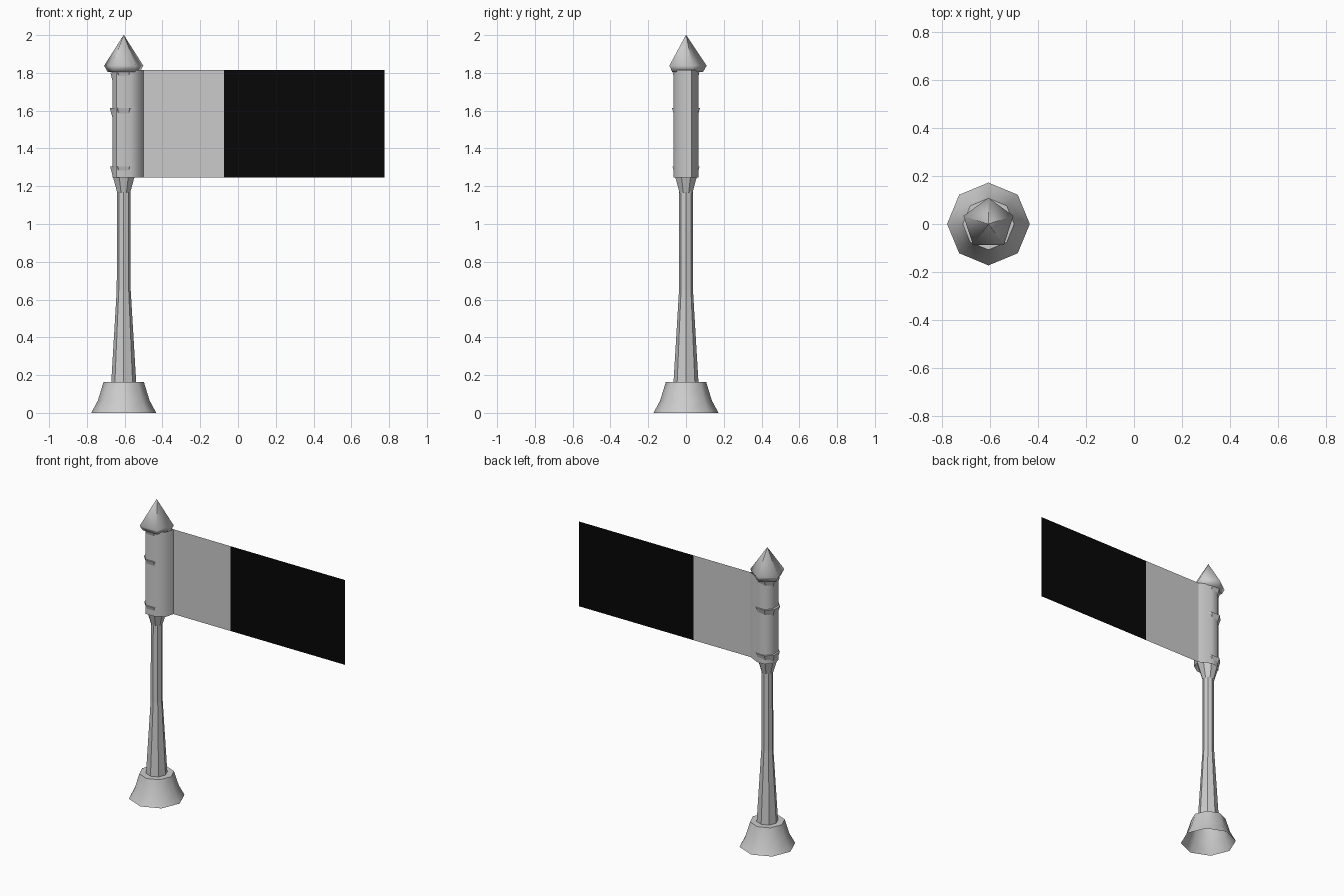
import bpy, math

if "Cube" in bpy.data.objects:
    bpy.data.objects.remove(bpy.data.objects["Cube"])

PX = -0.605  # pole axis x


def mat(name, v):
    m = bpy.data.materials.new(name)
    m.diffuse_color = (v, v, v, 1)
    m.use_nodes = True
    m.node_tree.nodes["Principled BSDF"].inputs["Base Color"].default_value = m.diffuse_color
    return m


GREY = mat("light_grey", 0.6)
BLACK = mat("black", 0.002)


def make(name, verts, faces, mats, smooth=None):
    me = bpy.data.meshes.new(name)
    me.from_pydata(verts, [], faces)
    for m in mats:
        me.materials.append(m)
    ob = bpy.data.objects.new(name, me)
    bpy.context.collection.objects.link(ob)
    if smooth:
        bpy.ops.object.select_all(action='DESELECT')
        ob.select_set(True)
        bpy.context.view_layer.objects.active = ob
        bpy.ops.object.shade_smooth_by_angle(angle=math.radians(smooth))
    return ob


def turned(name, profile, n, start=0.0, cap_top=False, cap_bottom=False, smooth=None):
    """Revolve (radius, z) points around the pole axis with n sides."""
    verts, faces = [], []
    for r, z in profile:
        for i in range(n):
            a = start + i * math.tau / n
            verts.append((PX + r * math.cos(a), r * math.sin(a), z))
    for k in range(len(profile) - 1):
        for i in range(n):
            j = (i + 1) % n
            faces.append((k*n + i, k*n + j, (k+1)*n + j, (k+1)*n + i))
    if cap_top:
        faces.append(tuple(range(len(verts) - n, len(verts))))
    if cap_bottom:
        faces.append(tuple(reversed(range(n))))
    return make(name, verts, faces, [GREY], smooth)


# Flared base, open underneath
turned("base", [(0.172, 0), (0.137, 0.065), (0.107, 0.163)], 8, cap_top=True, smooth=50)

# Tapered pole
turned("pole", [(0.066, 0.163), (0.037, 0.65), (0.035, 1.82)], 8)

# Five-sided pointed finial
turned("finial", [(0.09, 1.805), (0.109, 1.838), (0.001, 2.0)], 5, math.pi / 2,
       cap_bottom=True, smooth=80)

# Inverted collars whose corners poke through the sleeve
for i, (z, r) in enumerate([(1.305, 0.078), (1.613, 0.080), (1.803, 0.077)]):
    turned(f"collar_{i}", [(0.037, z - 0.14), (r, z)], 8, math.pi / 8, cap_top=True)

# Cloth sleeve wrapped around the pole
Z0, Z1 = 1.245, 1.815
outline = [(-0.50, 0.028), (-0.575, 0.066), (-0.63, 0.064), (-0.664, 0.03),
           (-0.664, -0.032), (-0.642, -0.066), (-0.568, -0.066), (-0.515, -0.03),
           (-0.50, 0.028)]
verts = [(x, y, z) for z in (Z0, Z1) for x, y in outline]
n = len(outline)
make("flag_sleeve", verts, [(i + 1, i, n + i, n + i + 1) for i in range(n - 1)], [GREY], 50)

# Flat flag panel: grey near the pole, black beyond
xs = (-0.50, -0.075, 0.775)
flag = make("flag", [(x, 0.028, z) for z in (Z0, Z1) for x in xs],
            [(0, 1, 4, 3), (1, 2, 5, 4)], [GREY, BLACK])
for p in flag.data.polygons:
    p.material_index = 1 if p.center.x > xs[1] else 0
